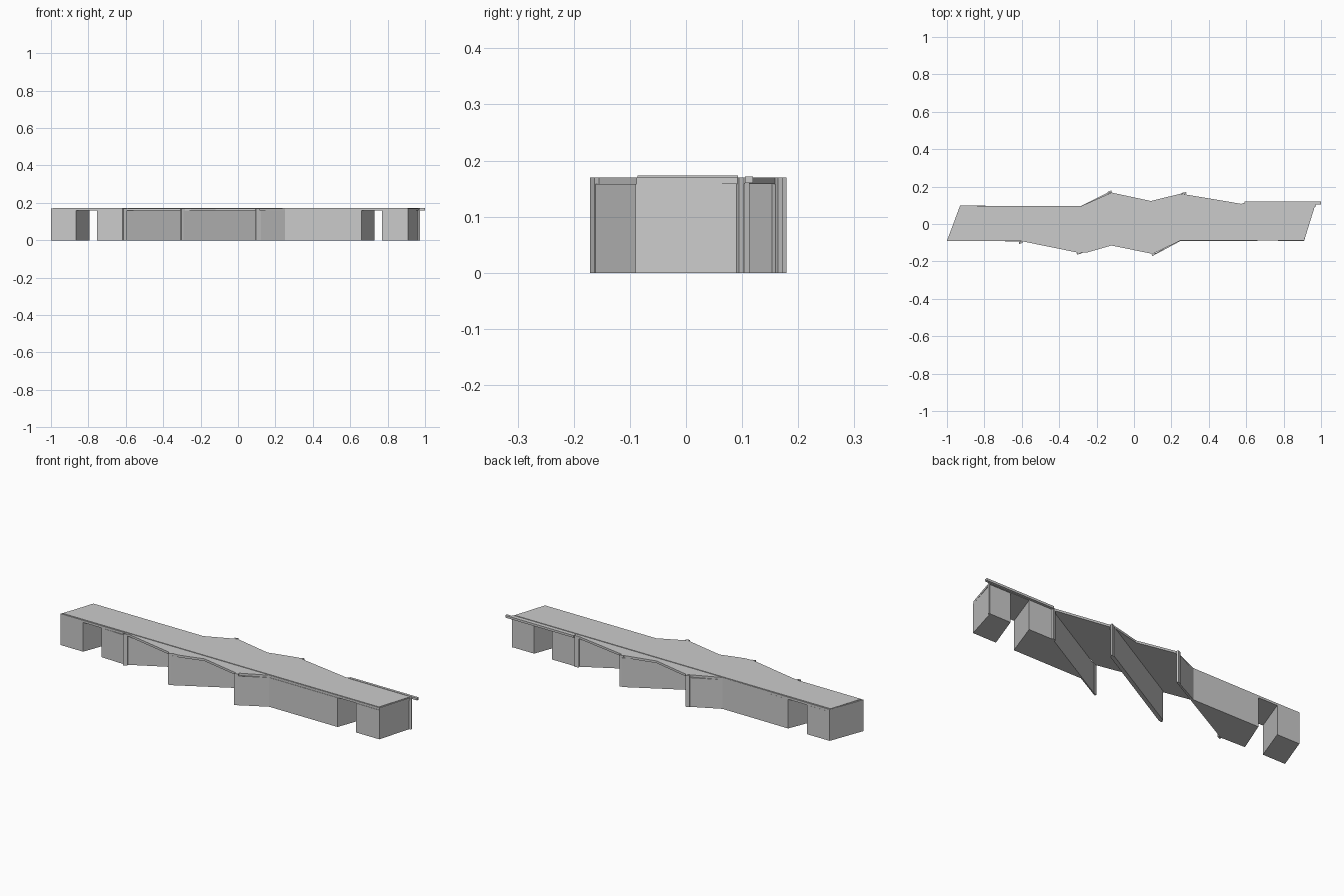
import bpy, bmesh
from mathutils import Vector

if "Cube" in bpy.data.objects:
    bpy.data.objects.remove(bpy.data.objects["Cube"])


def prism(name, outline, z0, z1):
    """Extrude a plan outline vertically from z0 to z1."""
    bm = bmesh.new()
    face = bm.faces.new([bm.verts.new((x, y, z0)) for x, y in outline])
    res = bmesh.ops.extrude_face_region(bm, geom=[face])
    for v in res["geom"]:
        if isinstance(v, bmesh.types.BMVert):
            v.co.z = z1
    bmesh.ops.recalc_face_normals(bm, faces=bm.faces)
    mesh = bpy.data.meshes.new(name)
    bm.to_mesh(mesh)
    bm.free()
    obj = bpy.data.objects.new(name, mesh)
    bpy.context.collection.objects.link(obj)
    return obj


def wall(name, a, b, width, z0, z1):
    """Straight strip of given width between two plan points."""
    a, b = Vector(a), Vector(b)
    d = (b - a).normalized()
    n = Vector((-d.y, d.x)) * width / 2
    return prism(name, [a - n, b - n, b + n, a + n], z0, z1)


DECK_LOW, DECK_TOP = 0.158, 0.17

# Bridge deck with flared edges over the skewed spans
prism("deck", [(-1, -.09), (-.61, -.09), (-.3, -.153), (-.25, -.152), (-.12, -.115),
               (.1, -.16), (.25, -.088), (.91, -.088), (.97, .105), (.59, .105),
               (.25, .162), (.09, .123), (-.12, .168), (-.285, .095), (-.93, .098)],
      DECK_LOW, DECK_TOP)

# Raised roadway
prism("roadway", [(-.99, -.086), (.905, -.086), (.962, .093), (-.932, .093)], DECK_TOP, .173)

# End abutments
prism("west_abutment", [(-1, -.09), (-.865, -.09), (-.795, .098), (-.93, .098)], 0, DECK_LOW)
prism("east_abutment", [(.77, -.09), (.91, -.09), (.965, .1), (.84, .1)], 0, DECK_LOW)

# Wedge piers with a diagonal face toward the middle spans
prism("west_pier", [(-.755, -.09), (-.61, -.095), (-.12, .168), (-.14, .168),
                    (-.285, .095), (-.68, .097)], 0, DECK_LOW)
prism("east_pier", [(.66, -.09), (.73, .105), (.585, .105), (.1, -.165),
                    (.12, -.16), (.25, -.09)], 0, DECK_LOW)

# Thin central pier
wall("central_pier", (-.295, -.153), (.27, .162), .02, 0, DECK_LOW)

# Slim pilasters at the pier ends
for i, (x, y) in enumerate([(-.605, -.099), (-.295, -.156), (.105, -.163),
                            (-.13, .171), (.27, .164), (.58, .105), (.962, .095)]):
    wall(f"pilaster_{i}", (x - .01, y - .004), (x + .01, y + .004), .009, 0, DECK_TOP)

# Kerb strip running past the east end
prism("kerb_strip", [(.59, .105), (1, .105), (1, .119), (.59, .119)], DECK_LOW + .002, .172)
